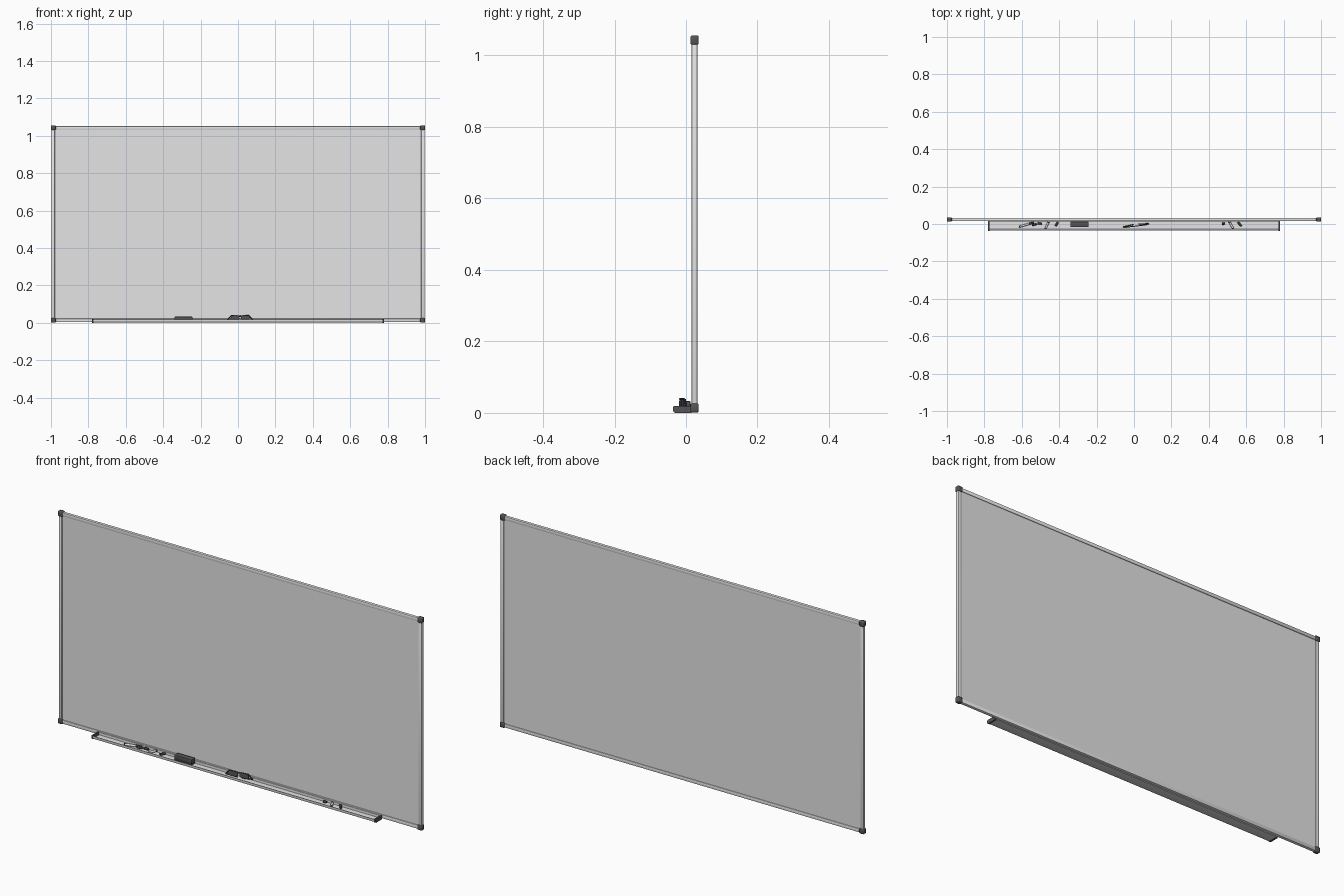
import bpy, bmesh, math
from mathutils import Vector, Matrix

if "Cube" in bpy.data.objects:
    bpy.data.objects.remove(bpy.data.objects["Cube"])


def material(name, r, g, b):
    m = bpy.data.materials.new(name)
    m.diffuse_color = (r, g, b, 1)
    m.use_nodes = True
    m.node_tree.nodes["Principled BSDF"].inputs["Base Color"].default_value = m.diffuse_color
    return m


LIGHT = material("light_grey", 0.78, 0.78, 0.79)
DARK = material("charcoal", 0.09, 0.09, 0.095)
BLACK = material("soft_black", 0.045, 0.042, 0.05)


def finish(name, bm, mat, smooth=True):
    bmesh.ops.recalc_face_normals(bm, faces=bm.faces)
    me = bpy.data.meshes.new(name)
    bm.to_mesh(me)
    bm.free()
    ob = bpy.data.objects.new(name, me)
    bpy.context.collection.objects.link(ob)
    me.materials.append(mat)
    if smooth:
        bpy.ops.object.select_all(action='DESELECT')
        ob.select_set(True)
        bpy.context.view_layer.objects.active = ob
        bpy.ops.object.shade_smooth_by_angle(angle=math.radians(35))
    return ob


def box(name, lo, hi, mat, bevel=0.0, segments=2):
    lo, hi = Vector(lo), Vector(hi)
    bm = bmesh.new()
    bmesh.ops.create_cube(bm, size=1)
    for v in bm.verts:
        v.co = Vector([(lo[i] + hi[i]) / 2 + v.co[i] * (hi[i] - lo[i]) for i in range(3)])
    if bevel:
        bmesh.ops.bevel(bm, geom=bm.edges[:], offset=bevel, segments=segments,
                        profile=0.5, affect='EDGES')
    return finish(name, bm, mat, bevel > 0)


def prism(name, pts, axis, a, b, mat):
    """Extrude a closed outline along x (outline in y, z) or y (outline in x, z)."""
    bm = bmesh.new()
    place = (lambda p: (a, p[0], p[1])) if axis == 'x' else (lambda p: (p[0], a, p[1]))
    face = bm.faces.new([bm.verts.new(place(p)) for p in pts])
    ext = bmesh.ops.extrude_face_region(bm, geom=[face])
    step = Vector((b - a, 0, 0)) if axis == 'x' else Vector((0, b - a, 0))
    bmesh.ops.translate(bm, vec=step,
                        verts=[g for g in ext['geom'] if isinstance(g, bmesh.types.BMVert)])
    return finish(name, bm, mat)


def rod(name, p, q, r0, r1, mat, sides=14):
    p, q = Vector(p), Vector(q)
    d = q - p
    bm = bmesh.new()
    rot = Vector((0, 0, 1)).rotation_difference(d).to_matrix().to_4x4()
    bmesh.ops.create_cone(bm, cap_ends=True, segments=sides, radius1=r0, radius2=r1,
                          depth=d.length, matrix=Matrix.Translation((p + q) / 2) @ rot)
    return finish(name, bm, mat)


TOP, BOT = 1.052, 0.004
Y0, Y1 = 0.016, 0.032

# Writing panel
box("panel", (-0.985, 0.020, 0.012), (0.985, 0.029, 1.044), LIGHT)

# Frame rails
for name, z0, z1 in (("bottom_rail", BOT, BOT + 0.018), ("top_rail", TOP - 0.018, TOP)):
    box(name, (-0.985, Y0, z0), (0.985, Y1, z1), LIGHT, 0.003)
for side, s in (("left", -1), ("right", 1)):
    xs = sorted((s * 0.997, s * 0.979))
    box(side + "_rail", (xs[0], Y0, 0.014), (xs[1], Y1, 1.042), LIGHT, 0.003)
    # Corner caps
    xs = sorted((s * 1.0, s * 0.974))
    for level, z0 in (("bottom", 0.001), ("top", 1.030)):
        box(f"{side}_{level}_corner", (xs[0], 0.0125, z0), (xs[1], 0.0355, z0 + 0.026),
            DARK, 0.005, 3)

# Pen tray with raised front lip and back flange
tray = [(0.017, 0.0015), (-0.029, 0.0015), (-0.034, 0.004), (-0.0355, 0.009),
        (-0.0355, 0.017), (-0.032, 0.017), (-0.031, 0.008), (-0.027, 0.005),
        (0.013, 0.005), (0.013, 0.018), (0.017, 0.018)]
prism("tray", tray, 'x', -0.774, 0.774, LIGHT)

# Tray end caps
cap = [(0.016, 0.0), (-0.030, 0.0), (-0.0345, 0.002), (-0.0365, 0.007),
       (-0.0365, 0.016), (-0.034, 0.019), (0.016, 0.020)]
for side, s in (("left", -1), ("right", 1)):
    prism(side + "_tray_end", cap, 'x', s * 0.772, s * 0.780, DARK)

# Eraser: felt pad with a moulded grip
box("eraser_felt", (-0.338, -0.015, 0.005), (-0.245, 0.0125, 0.016), BLACK)
box("eraser_grip", (-0.340, -0.0165, 0.015), (-0.243, 0.0125, 0.033), DARK, 0.003)


def pen(name, a, b):
    """Marker lying in the tray: light barrel, dark cap and dark end plug."""
    z = 0.0115
    a, b = Vector((*a, z)), Vector((*b, z))
    rod(name + "_plug", a, a.lerp(b, 0.08), 0.0045, 0.0055, BLACK)
    rod(name + "_barrel", a.lerp(b, 0.08), a.lerp(b, 0.68), 0.0055, 0.0055, LIGHT)
    rod(name + "_cap", a.lerp(b, 0.68), b, 0.0063, 0.0050, BLACK)


def loose_cap(name, a, b):
    rod(name, (*a, 0.0115), (*b, 0.0115), 0.0063, 0.0052, BLACK)


# Markers and loose caps
pen("marker_1", (-0.615, -0.015), (-0.535, 0.008))
pen("marker_2", (-0.474, -0.026), (-0.452, 0.022))
pen("marker_3", (0.530, -0.025), (0.505, 0.022))
loose_cap("cap_1", (-0.545, -0.006), (-0.520, 0.000))
loose_cap("cap_2", (-0.515, 0.004), (-0.492, 0.001))
loose_cap("cap_3", (-0.420, -0.011), (-0.406, 0.011))
loose_cap("cap_4", (0.470, 0.001), (0.486, 0.002))
loose_cap("cap_5", (0.555, 0.011), (0.574, -0.012))

# Safety glasses: two lenses, bridge and folded temples, turned slightly
parts = []
lens = [(0.004, 0.022), (0.012, 0.015), (0.044, 0.014), (0.052, 0.020),
        (0.050, 0.032), (0.044, 0.040), (0.014, 0.041), (0.006, 0.036)]
for side, s in (("left", -1), ("right", 1)):
    parts.append(prism(side + "_lens", [(s * x, z) for x, z in lens], 'y', -0.006, -0.002, DARK))
    parts.append(rod(side + "_brow", (s * 0.004, -0.004, 0.037), (s * 0.050, -0.004, 0.039),
                     0.0025, 0.0025, BLACK, 8))
    parts.append(rod(side + "_temple", (s * 0.048, -0.002, 0.037), (s * 0.068, 0.000, 0.016),
                     0.003, 0.003, BLACK, 8))
    parts.append(rod(side + "_temple_tip", (s * 0.068, 0.000, 0.016), (s * 0.012, 0.006, 0.009),
                     0.003, 0.003, BLACK, 8))
parts.append(rod("bridge", (-0.006, -0.004, 0.035), (0.006, -0.004, 0.035), 0.003, 0.003, BLACK, 8))
turn = Matrix.Translation((0.011, -0.007, 0)) @ Matrix.Rotation(math.radians(7), 4, 'Z')
for ob in parts:
    ob.data.transform(turn)
